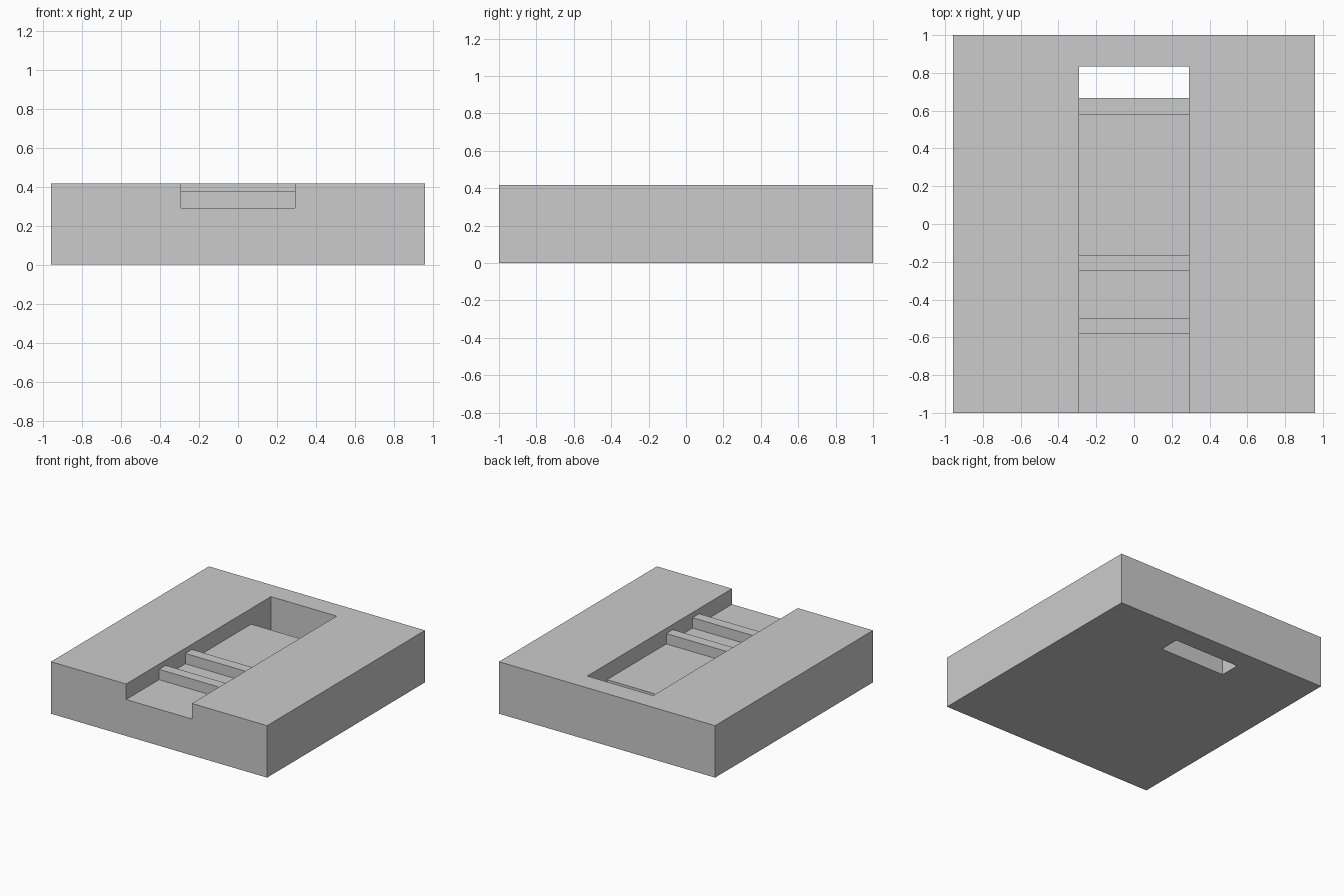
import bpy
import bmesh

# One modelling unit; the block is 46 x 48 x 10 units
U = 1 / 24

if "Cube" in bpy.data.objects:
    bpy.data.objects.remove(bpy.data.objects["Cube"], do_unlink=True)

grey = bpy.data.materials.new("plain_grey")
grey.use_nodes = True
colour = (0.6, 0.6, 0.6, 1)
grey.diffuse_color = colour
grey.node_tree.nodes["Principled BSDF"].inputs["Base Color"].default_value = colour


def extrude_profile(name, profile, half_width):
    """Extrude a side profile of (y, z) units symmetrically along x."""
    bm = bmesh.new()
    verts = [bm.verts.new((-half_width * U, y * U, z * U)) for y, z in profile]
    face = bm.faces.new(verts)
    result = bmesh.ops.extrude_face_region(bm, geom=[face])
    moved = [v for v in result["geom"] if isinstance(v, bmesh.types.BMVert)]
    bmesh.ops.translate(bm, verts=moved, vec=(2 * half_width * U, 0, 0))
    bmesh.ops.recalc_face_normals(bm, faces=bm.faces)
    mesh = bpy.data.meshes.new(name)
    bm.to_mesh(mesh)
    bm.free()
    mesh.materials.append(grey)
    obj = bpy.data.objects.new(name, mesh)
    bpy.context.collection.objects.link(obj)
    return obj


def rectangle(y0, y1, z0, z1):
    return [(y0, z0), (y1, z0), (y1, z1), (y0, z1)]


# Main block
block = extrude_profile("block", rectangle(-24, 24, 0, 10), 23)

# Channel with two ribs, a low step and a slot through the base
channel = [(-26, 12), (-26, 7)]
for y in (-14, -6):
    channel += [(y, 7), (y, 9), (y + 2, 9), (y + 2, 7)]
channel += [(14, 7), (14, 5), (16, 5), (16, -2), (20, -2), (20, 12)]
cutter = extrude_profile("channel_cutter", channel, 7)
cutter.hide_render = True

# Cut the channel, then discard the cutter
cut = block.modifiers.new("channel", "BOOLEAN")
cut.operation = "DIFFERENCE"
cut.solver = "EXACT"
cut.object = cutter
bpy.context.view_layer.objects.active = block
bpy.ops.object.modifier_apply(modifier=cut.name)
bpy.data.objects.remove(cutter, do_unlink=True)
